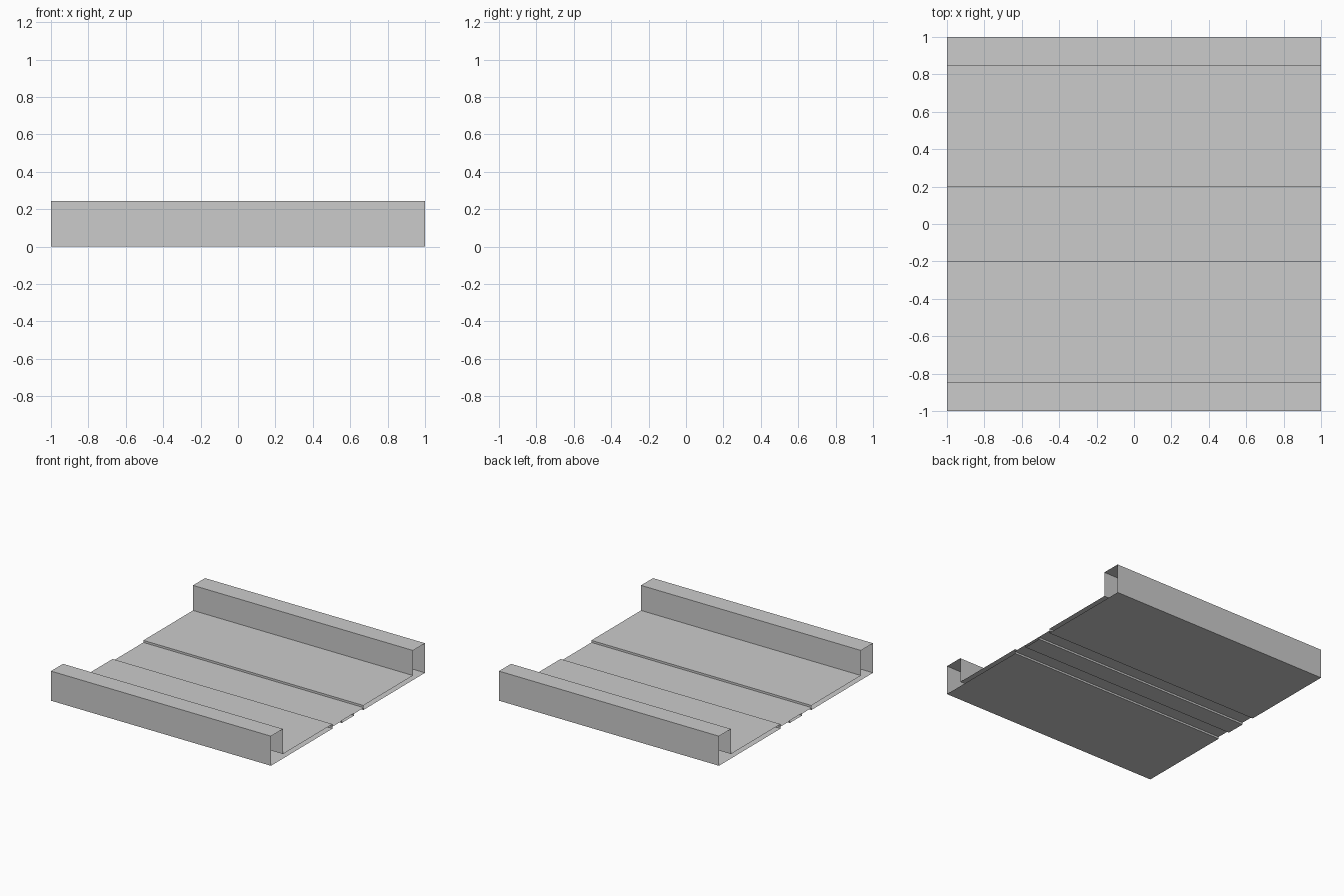
import bpy, bmesh

if "Cube" in bpy.data.objects:
    bpy.data.objects.remove(bpy.data.objects["Cube"])

# Half cross-section (y, z) of the open-ended extruded tray, from the
# top centre, out around the side rail, and back under to the bottom centre
HALF = [(0.20, 0.02), (0.20, 0.037),          # step up to the side panel
        (0.844, 0.037), (0.844, 0.243),       # inner rail wall
        (1.0, 0.243), (1.0, 0.0),             # rail top and outer wall
        (0.20, 0.0), (0.20, 0.016),           # underside channel
        (0.08, 0.016), (0.08, 0.0)]           # centre rib
profile = HALF + [(-y, z) for y, z in reversed(HALF)]


def extrude_open(name, points, half_length):
    """Sweep a closed outline along x, leaving both ends open."""
    bm = bmesh.new()
    verts = [bm.verts.new((-half_length, y, z)) for y, z in points]
    edges = [bm.edges.new((verts[i], verts[(i + 1) % len(verts)]))
             for i in range(len(verts))]
    result = bmesh.ops.extrude_edge_only(bm, edges=edges)
    moved = [v for v in result["geom"] if isinstance(v, bmesh.types.BMVert)]
    bmesh.ops.translate(bm, verts=moved, vec=(2 * half_length, 0, 0))
    bmesh.ops.recalc_face_normals(bm, faces=bm.faces)
    # Make sure the highest faces point up
    top = max(bm.faces, key=lambda f: f.calc_center_median().z)
    if top.normal.z < 0:
        bmesh.ops.reverse_faces(bm, faces=bm.faces)
    mesh = bpy.data.meshes.new(name)
    bm.to_mesh(mesh)
    bm.free()
    obj = bpy.data.objects.new(name, mesh)
    bpy.context.collection.objects.link(obj)
    return obj


# Tray with two hollow side rails
extrude_open("railed_tray", profile, 1.0)
